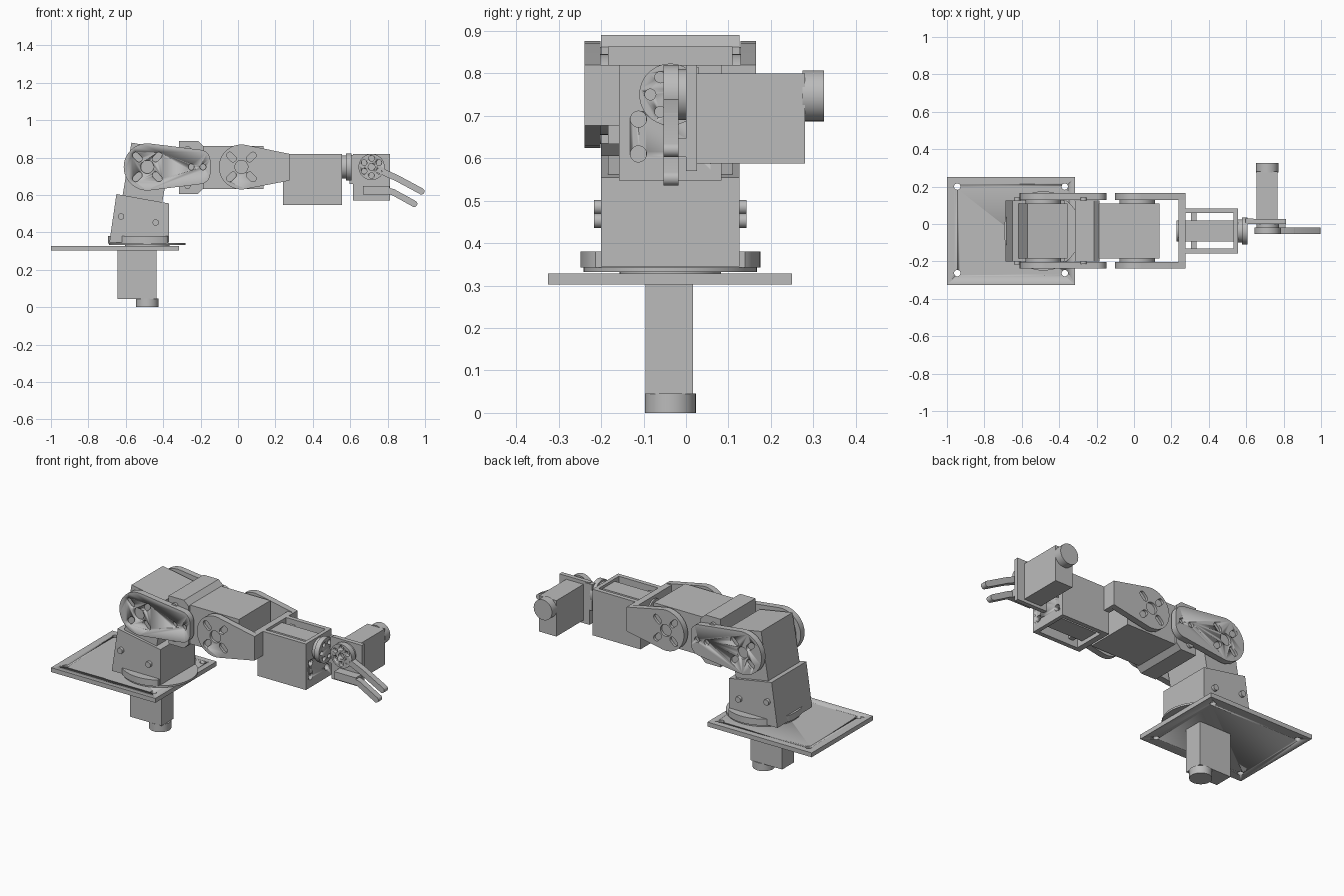
import bpy, bmesh
from math import sin, cos, pi, radians
from mathutils import Vector
from mathutils.geometry import convex_hull_2d

if "Cube" in bpy.data.objects:
    bpy.data.objects.remove(bpy.data.objects["Cube"])

grey = bpy.data.materials.new("plain grey")
grey.use_nodes = True
COLOUR = (0.5, 0.5, 0.5, 1)
grey.diffuse_color = COLOUR
grey.node_tree.nodes["Principled BSDF"].inputs["Base Color"].default_value = COLOUR

MID = -0.037          # y of the arm's centre plane
SIDES = (-1, 1)


# 2D outlines
def rect(a, b, c, d):
    return [(a, c), (b, c), (b, d), (a, d)]


def circle(u, v, r, n=40):
    return [(u + r * cos(2 * pi * i / n), v + r * sin(2 * pi * i / n)) for i in range(n)]


def hull(*outlines):
    pts = [Vector(p) for o in outlines for p in o]
    return [tuple(pts[i]) for i in convex_hull_2d(pts)]


# Extrude one or more outlines along an axis into one object
def prism(name, outlines, axis, lo, hi):
    place = {"x": lambda u, v, w: (w, u, v),
             "y": lambda u, v, w: (u, w, v),
             "z": lambda u, v, w: (u, v, w)}[axis]
    if not isinstance(outlines[0], list):
        outlines = [outlines]
    lo, hi = sorted((lo, hi))
    bm = bmesh.new()
    for pts in outlines:
        bottom = bm.faces.new([bm.verts.new(place(u, v, lo)) for u, v in pts])
        side = bmesh.ops.extrude_face_region(bm, geom=[bottom], use_keep_orig=True)
        shift = Vector(place(0, 0, hi - lo))
        for v in side["geom"]:
            if isinstance(v, bmesh.types.BMVert):
                v.co += shift
    bmesh.ops.recalc_face_normals(bm, faces=bm.faces[:])
    mesh = bpy.data.meshes.new(name)
    bm.to_mesh(mesh)
    bm.free()
    obj = bpy.data.objects.new(name, mesh)
    bpy.context.collection.objects.link(obj)
    mesh.materials.append(grey)
    bpy.ops.object.select_all(action="DESELECT")
    obj.select_set(True)
    bpy.context.view_layer.objects.active = obj
    bpy.ops.object.shade_smooth_by_angle(angle=radians(30))
    return obj


# Cut holes or pockets into an object
def cut(obj, outlines, axis, lo, hi):
    tool = prism("cutter", outlines, axis, lo, hi)
    tool.hide_render = True
    mod = obj.modifiers.new("holes", "BOOLEAN")
    mod.operation, mod.solver, mod.object = "DIFFERENCE", "EXACT", tool
    bpy.context.view_layer.objects.active = obj
    bpy.ops.object.modifier_apply(modifier=mod.name)
    bpy.data.objects.remove(tool)


# Centre hole and four diagonal slots of a servo horn
def horn_slots(u, v):
    shapes = [circle(u, v, 0.035, 24)]
    for k in range(4):
        a = pi / 4 + k * pi / 2
        shapes.append(hull(*[circle(u + r * cos(a), v + r * sin(a), 0.017, 16)
                             for r in (0.062, 0.088)]))
    return shapes


# Matching link plates with servo horns on both sides of the arm
def link_pair(name, outline, u, v, extra):
    for s in SIDES:
        plate = prism(name + "_plate", outline, "y", MID + s * 0.165, MID + s * 0.202)
        cut(plate, horn_slots(u, v) + extra, "y", MID + s * 0.187, MID + s * 0.23)
        prism(name + "_horn", circle(u, v, 0.095), "y", MID + s * 0.14, MID + s * 0.165)


def screws(name, spots, reach):
    for s in SIDES:
        prism(name, [circle(u, v, 0.017, 20) for u, v in spots], "y",
              MID + s * 0.15, MID + s * reach)


# Base plate with corner holes, and the motor hanging under it
base = prism("base_plate", rect(-1, -0.315, -0.325, 0.25), "z", 0.302, 0.328)
cut(base, [circle(x, y, 0.017, 20) for x in (-0.945, -0.37) for y in (-0.263, 0.2)],
    "z", 0.25, 0.4)
prism("base_motor", rect(-0.643, -0.435, -0.095, 0.017), "z", 0.045, 0.305)
prism("base_motor_cap", circle(-0.485, MID, 0.06), "z", 0, 0.046)

# Turntable
prism("turntable_hub", circle(-0.485, MID, 0.12), "z", 0.325, 0.336)
prism("turntable_disc", circle(-0.485, MID, 0.204, 64), "z", 0.332, 0.343)
foot = [(min(max(x, -0.695), -0.375), y) for x, y in circle(-0.485, MID, 0.212, 64)]
prism("turntable_foot", hull(foot), "z", 0.342, 0.38)

# Shoulder bracket and motor
prism("shoulder_bracket", [(-0.688, 0.345), (-0.65, 0.605), (-0.37, 0.555), (-0.37, 0.345)],
      "y", MID - 0.163, MID + 0.163)
screws("shoulder_screws", [(-0.625, 0.485), (-0.44, 0.453)], 0.18)
prism("shoulder_motor", [(-0.62, 0.58), (-0.57, 0.88), (-0.355, 0.842), (-0.408, 0.545)],
      "y", MID - 0.147, MID + 0.147)

# Upper arm
link_pair("upper_arm",
          hull(circle(-0.485, 0.75, 0.126, 64), circle(-0.205, 0.785, 0.057),
               circle(-0.205, 0.715, 0.057)),
          -0.485, 0.75, [circle(x, 0.75, 0.016, 20) for x in (-0.25, -0.187)])

# Elbow bracket and motor
prism("elbow_bracket", [(-0.315, 0.605), (-0.315, 0.89), (-0.215, 0.89), (-0.185, 0.862),
                        (-0.185, 0.635), (-0.215, 0.605)], "y", MID - 0.163, MID + 0.163)
screws("elbow_screws", [(-0.27, 0.845), (-0.27, 0.65)], 0.178)
prism("elbow_motor", rect(-0.2, 0.135, 0.633, 0.863), "y", MID - 0.147, MID + 0.147)

# Forearm
link_pair("forearm", hull(circle(0.018, 0.75, 0.12, 64), rect(0.24, 0.275, 0.677, 0.82)),
          0.018, 0.75, [])
prism("forearm_cross_plate", rect(0.237, 0.275, MID - 0.19, MID + 0.19), "z", 0.677, 0.82)

# Wrist bracket: two walls, two ends, ribs and the motor inside
for s in SIDES:
    wall = sorted((MID + s * 0.095, MID + s * 0.121))
    rib = sorted((MID + s * 0.05, MID + s * 0.1))
    prism("wrist_wall", rect(0.24, 0.556, *wall), "z", 0.547, 0.82)
    prism("wrist_rib", rect(0.305, 0.335, *rib), "z", 0.58, 0.79)
prism("wrist_back", rect(0.24, 0.275, MID - 0.121, MID + 0.121), "z", 0.547, 0.82)
end = prism("wrist_end", rect(MID - 0.121, MID + 0.121, 0.547, 0.82), "x", 0.533, 0.556)
cut(end, [circle(MID + s * 0.075, z, 0.019, 20) for s in SIDES for z in (0.61, 0.692)],
    "x", 0.5, 0.6)
prism("wrist_motor", rect(0.27, 0.54, MID - 0.057, MID + 0.057), "z", 0.57, 0.805)
prism("wrist_motor_cap", circle(MID, 0.745, 0.057), "x", 0.228, 0.25)
prism("wrist_shaft", circle(MID, 0.75, 0.062), "x", 0.55, 0.58)
wrist_horn = prism("wrist_horn", circle(MID, 0.75, 0.073), "x", 0.577, 0.607)
cut(wrist_horn, [circle(MID + 0.047 * cos(k * pi / 3), 0.75 + 0.047 * sin(k * pi / 3), 0.013, 16)
                 for k in range(6)], "x", 0.59, 0.65)

# Gripper plate and motor
prism("gripper_mount", rect(0.595, 0.64, 0.66, 0.815), "y", 0.0, 0.03)
prism("gripper_plate", rect(0.615, 0.813, 0.57, 0.82), "y", 0.0, 0.026)
prism("gripper_motor", rect(0.655, 0.768, 0.587, 0.8), "y", 0.02, 0.28)
prism("gripper_motor_cap", circle(0.712, 0.747, 0.06), "y", 0.275, 0.325)

# Gripper horn with a ring of holes
prism("gripper_shaft", circle(0.714, 0.75, 0.06), "y", -0.022, 0.005)
horn = prism("gripper_horn", circle(0.714, 0.75, 0.07), "y", -0.053, -0.018)
ring = [circle(0.714 + 0.046 * cos(k * pi / 3 + pi / 6), 0.75 + 0.046 * sin(k * pi / 3 + pi / 6),
               0.015, 20) for k in range(6)]
cut(horn, ring + [circle(0.714, 0.75, 0.018, 20)], "y", -0.08, -0.03)


# Fingers: rounded bars joined along a short path
def finger(name, path, r):
    for a, b in zip(path, path[1:]):
        prism(name, hull(circle(*a, r, 20), circle(*b, r, 20)), "y", -0.053, -0.018)


finger("upper_finger", [(0.75, 0.735), (0.85, 0.69), (0.98, 0.62)], 0.017)
finger("lower_finger", [(0.79, 0.625), (0.83, 0.615), (0.942, 0.553)], 0.017)
prism("lower_finger_root", rect(0.667, 0.81, 0.603, 0.647), "y", -0.053, 0.002)
